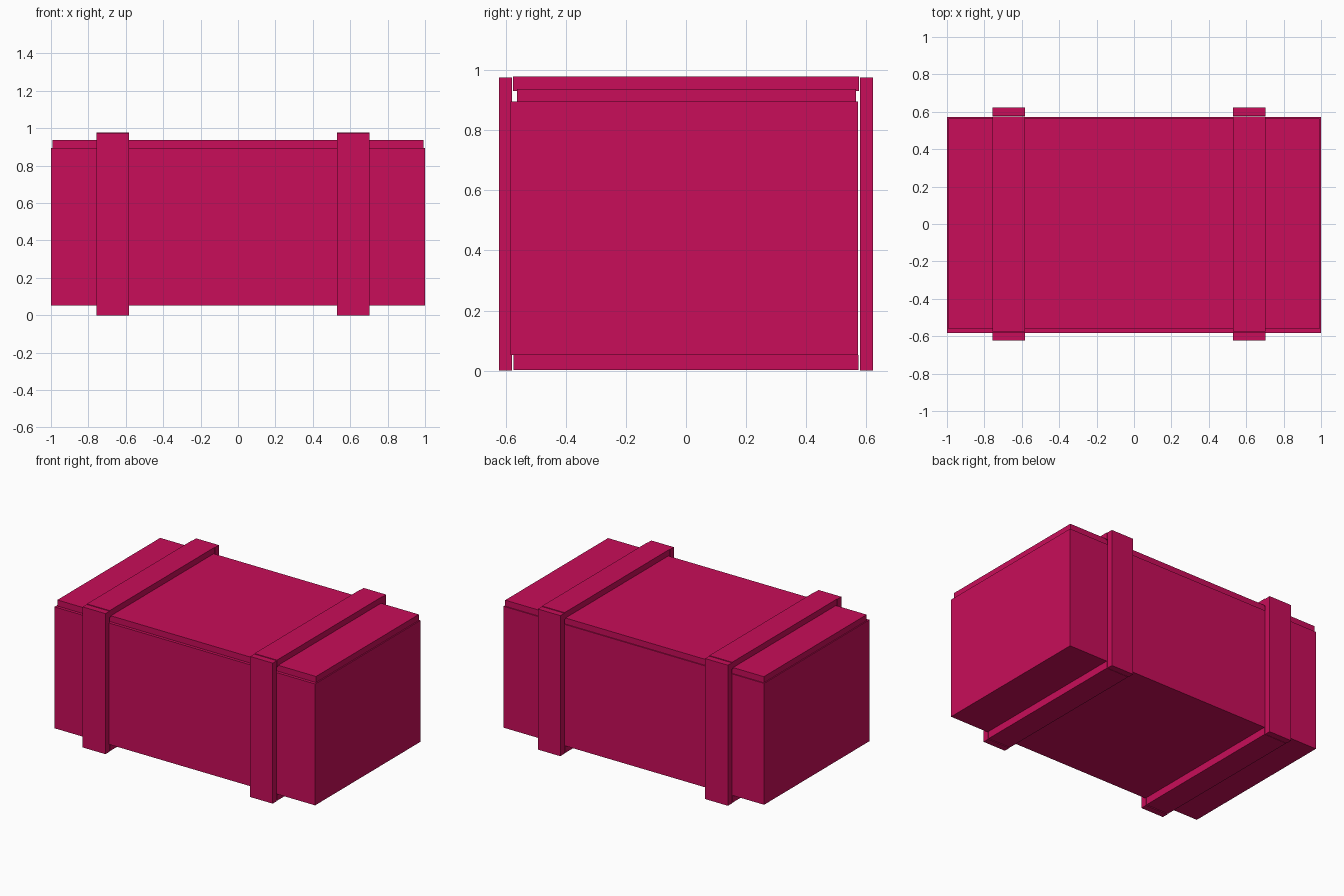
import bpy

if "Cube" in bpy.data.objects:
    bpy.data.objects.remove(bpy.data.objects["Cube"])

crimson = bpy.data.materials.new("crimson_paint")
crimson.diffuse_color = (0.58, 0.004, 0.10, 1)
crimson.use_nodes = True
crimson.node_tree.nodes["Principled BSDF"].inputs["Base Color"].default_value = crimson.diffuse_color


def box(name, x, y, z):
    """Axis-aligned board given its (min, max) extent on each axis."""
    bpy.ops.mesh.primitive_cube_add(size=1, location=[sum(r) / 2 for r in (x, y, z)])
    ob = bpy.context.object
    ob.name = name
    ob.scale = [r[1] - r[0] for r in (x, y, z)]
    bpy.ops.object.transform_apply(location=False, rotation=False, scale=True)
    ob.data.materials.append(crimson)
    return ob


# Crate body and slightly inset lid
box("crate_body", (-1, 1), (-0.583, 0.572), (0.053, 0.895))
box("crate_lid", (-0.993, 0.992), (-0.562, 0.565), (0.895, 0.937))

# Two bands of battens wrapped around the crate
for side, x in (("left", (-0.757, -0.582)), ("right", (0.529, 0.702))):
    box(side + "_front_batten", x, (-0.622, -0.578), (0, 0.975))
    box(side + "_back_batten", x, (0.578, 0.622), (0, 0.975))
    box(side + "_top_batten", x, (-0.575, 0.575), (0.930, 0.978))
    box(side + "_bottom_batten", x, (-0.573, 0.573), (0.002, 0.053))
